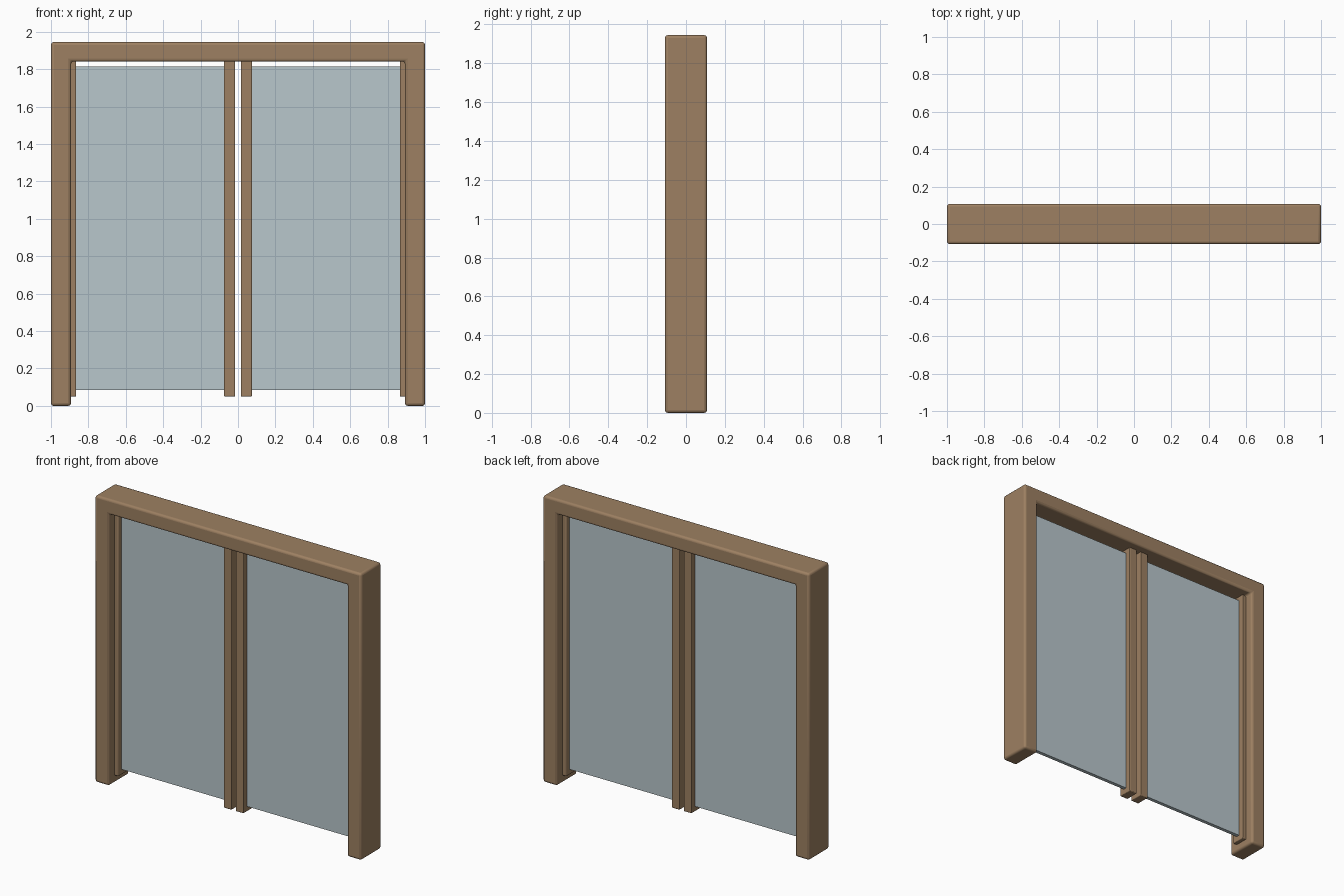
import bpy
import bmesh

cube = bpy.data.objects.get("Cube")
if cube:
    bpy.data.objects.remove(cube, do_unlink=True)


def material(name, rgb):
    mat = bpy.data.materials.new(name)
    mat.use_nodes = True
    mat.diffuse_color = (*rgb, 1)
    mat.node_tree.nodes["Principled BSDF"].inputs["Base Color"].default_value = (*rgb, 1)
    return mat


wood = material("brown wood", (0.34, 0.217, 0.122))
glass = material("pale blue glass", (0.485, 0.572, 0.604))


def panel(name, outline, depth, mat, bevel=0.0):
    """Extrude an (x, z) outline evenly about y = 0, with rounded edges."""
    bm = bmesh.new()
    face = bm.faces.new([bm.verts.new((x, -depth / 2, z)) for x, z in outline])
    extruded = bmesh.ops.extrude_face_region(bm, geom=[face])["geom"]
    moved = [v for v in extruded if isinstance(v, bmesh.types.BMVert)]
    bmesh.ops.translate(bm, vec=(0, depth, 0), verts=moved)
    bmesh.ops.recalc_face_normals(bm, faces=bm.faces)
    mesh = bpy.data.meshes.new(name)
    bm.to_mesh(mesh)
    bm.free()
    mesh.materials.append(mat)
    obj = bpy.data.objects.new(name, mesh)
    bpy.context.collection.objects.link(obj)
    if bevel:
        mod = obj.modifiers.new("Rounded edges", "BEVEL")
        mod.width = bevel
        mod.segments = 3
        bpy.ops.object.select_all(action="DESELECT")
        obj.select_set(True)
        bpy.context.view_layer.objects.active = obj
        bpy.ops.object.shade_smooth_by_angle()
    return obj


def rect(x0, x1, z0, z1):
    return [(x0, z0), (x1, z0), (x1, z1), (x0, z1)]


# Outer frame: two posts and a lintel in one piece
OUT, IN, TOP, HEAD = 1.0, 0.893, 1.945, 1.842
panel("door_frame",
      [(-OUT, 0), (-IN, 0), (-IN, HEAD), (IN, HEAD),
       (IN, 0), (OUT, 0), (OUT, TOP), (-OUT, TOP)],
      0.216, wood, 0.015)

# Sliding doors: a glass pane between two upright stiles, mirrored
for side, s in (("left", 1), ("right", -1)):
    for part, x in (("inner", 0.045), ("outer", 0.895)):
        panel(f"{side}_{part}_stile",
              rect(s * x - 0.03, s * x + 0.03, 0.05, 1.85), 0.096, wood, 0.005)
    panel(f"{side}_glass_pane",
          rect(s * 0.47 - 0.405, s * 0.47 + 0.405, 0.085, 1.815), 0.024, glass)
